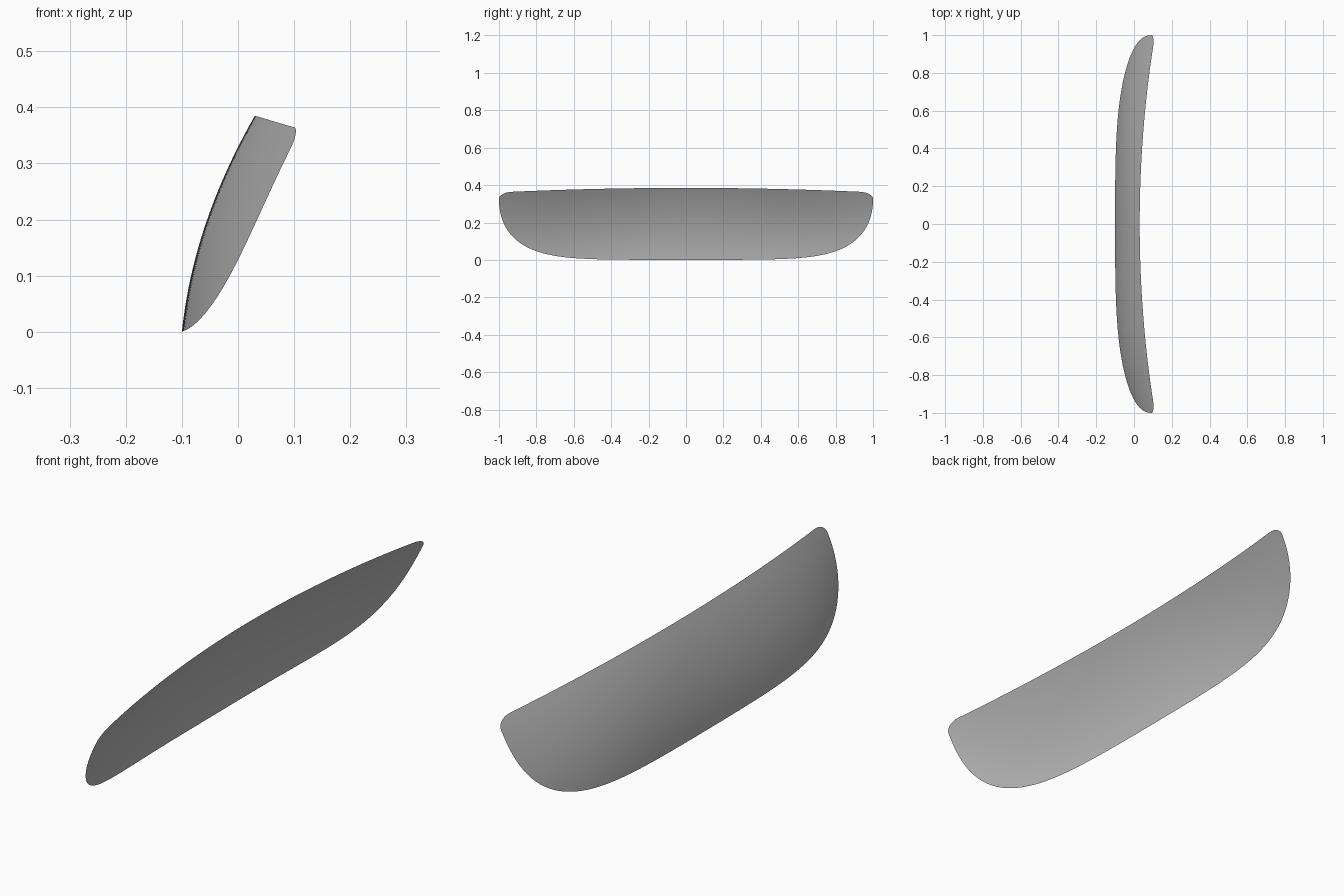
import bpy, bmesh, math

cube = bpy.data.objects.get("Cube")
if cube:
    bpy.data.objects.remove(cube, do_unlink=True)

HEIGHT = 0.385
COLUMNS, ROWS = 96, 20


def lower_edge(y):
    # Nearly straight sill with large rounded lower corners
    return 0.318 * (1 - max(0, 1 - y ** 6) ** 0.46) + 0.008 * y * y


def upper_edge(y):
    # Slightly crowned top with tight rounded upper corners
    corner = max(0, (y - 0.93) / 0.07)
    return HEIGHT - 0.024 * y * y - 0.035 * (1 - math.sqrt(max(0, 1 - corner ** 2)))


def depth(y, z):
    # Raked, bowed centre profile plus the sweep back towards the ends
    rake = -0.1 + 0.103 * z + 0.61 * z * z
    return rake + 0.095 * y ** (3.4 - 1.4 * z / HEIGHT)


# Plain grey material
grey = bpy.data.materials.new("grey")
grey.use_nodes = True
colour = (0.5, 0.5, 0.5, 1)
grey.diffuse_color = colour
grey.node_tree.nodes["Principled BSDF"].inputs["Base Color"].default_value = colour

# Curved panel as a single sheet
bm = bmesh.new()
grid = []
for i in range(COLUMNS + 1):
    y = math.sin(math.pi * (i / COLUMNS - 0.5))
    a = abs(y)
    low, high = lower_edge(a), upper_edge(a)
    column = []
    for j in range(ROWS + 1):
        z = low + (high - low) * j / ROWS
        column.append(bm.verts.new((depth(a, z), y, z)))
    grid.append(column)

for left, right in zip(grid, grid[1:]):
    for j in range(ROWS):
        bm.faces.new((left[j], left[j + 1], right[j + 1], right[j]))

# Close the pointed end columns and face the outside forward
bmesh.ops.remove_doubles(bm, verts=bm.verts, dist=0.0002)
bmesh.ops.recalc_face_normals(bm, faces=bm.faces)
if sum(f.normal.x for f in bm.faces) > 0:
    bmesh.ops.reverse_faces(bm, faces=bm.faces)
for face in bm.faces:
    face.smooth = True

mesh = bpy.data.meshes.new("curved_windscreen")
bm.to_mesh(mesh)
bm.free()
mesh.materials.append(grey)
panel = bpy.data.objects.new("curved_windscreen", mesh)
bpy.context.collection.objects.link(panel)
